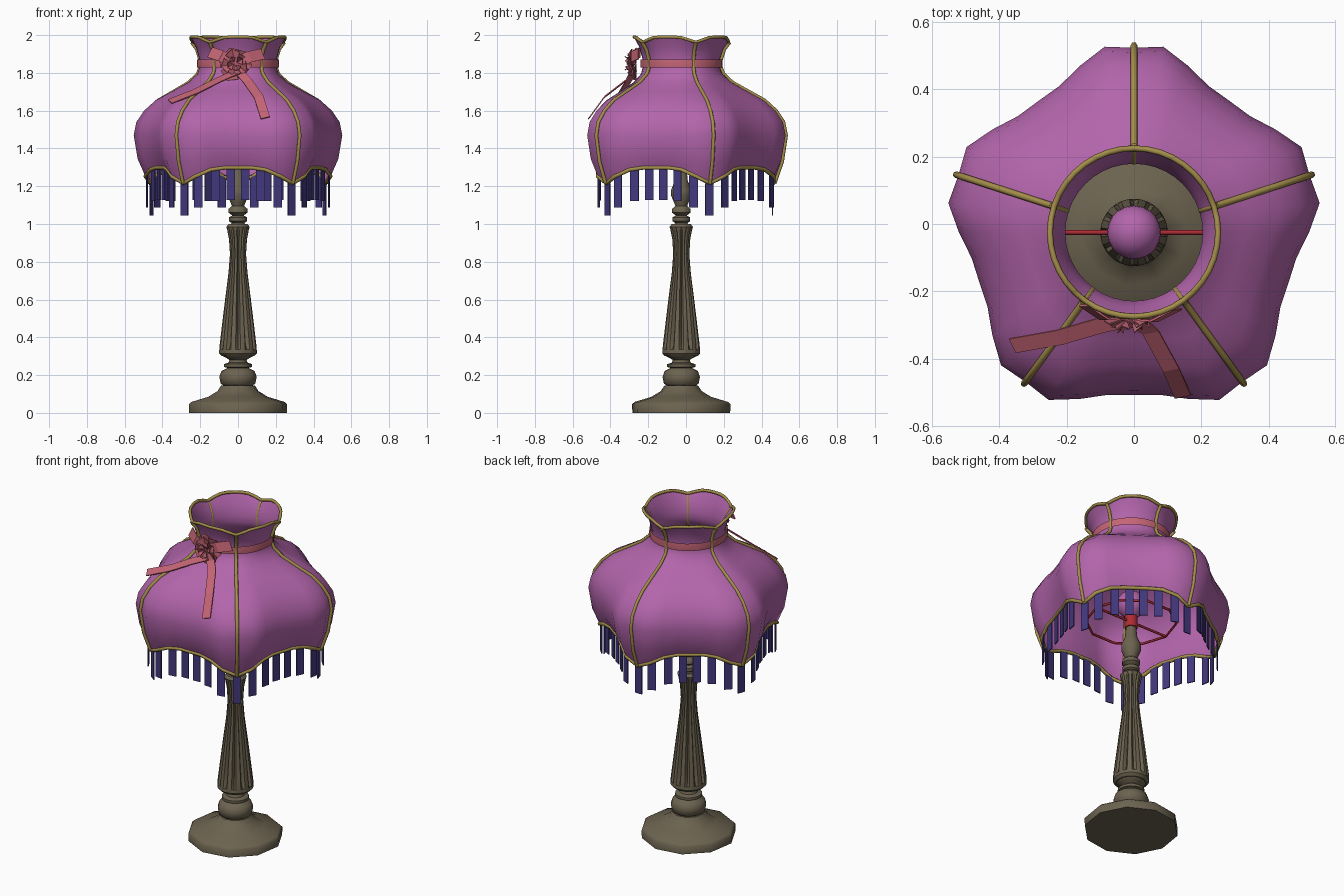
import bpy, bmesh, math, random
from math import sin, cos, pi, radians
from mathutils import Vector, Matrix

random.seed(4)
if "Cube" in bpy.data.objects:
    bpy.data.objects.remove(bpy.data.objects["Cube"])

AXIS = Vector((0, -0.025, 0))


def material(name, rgb):
    m = bpy.data.materials.new(name)
    m.use_nodes = True
    m.diffuse_color = (*rgb, 1)
    m.node_tree.nodes["Principled BSDF"].inputs["Base Color"].default_value = (*rgb, 1)
    return m


PURPLE = material("purple fabric", (0.45, 0.13, 0.41))
WOOD = material("brown wood", (0.15, 0.125, 0.08))
GOLD = material("gold cord", (0.37, 0.27, 0.07))
PINK = material("pink ribbon", (0.56, 0.13, 0.18))
ROSE = material("dark rose", (0.46, 0.11, 0.15))
BLUE = material("dark blue fringe", (0.055, 0.04, 0.21))
RED = material("red metal", (0.42, 0.025, 0.035))


def add_object(name, bm, mat, smooth=None):
    me = bpy.data.meshes.new(name)
    bm.to_mesh(me)
    bm.free()
    me.materials.append(mat)
    ob = bpy.data.objects.new(name, me)
    bpy.context.collection.objects.link(ob)
    if smooth:
        bpy.ops.object.select_all(action="DESELECT")
        ob.select_set(True)
        bpy.context.view_layer.objects.active = ob
        bpy.ops.object.shade_smooth_by_angle(angle=radians(smooth))
    return ob


def loft(rings, caps=True):
    """Join closed rings of points, listed upwards, into a skin."""
    bm = bmesh.new()
    loops = [[bm.verts.new(p) for p in ring] for ring in rings]
    for a, b in zip(loops, loops[1:]):
        n = len(a)
        for i in range(n):
            j = (i + 1) % n
            bm.faces.new((a[i], a[j], b[j], b[i]))
    if caps:
        bm.faces.new(loops[0][::-1])
        bm.faces.new(loops[-1])
    return bm


def ring(r, z, n, phase=0.0):
    return [AXIS + Vector((r * cos(phase + 2 * pi * i / n), r * sin(phase + 2 * pi * i / n), z))
            for i in range(n)]


def lathe(name, profile, n, mat, caps=True, phase=0.0):
    return add_object(name, loft([ring(r, z, n, phase) for r, z in profile], caps), mat, 50)


def tube(name, points, radius, mat, closed=False):
    cu = bpy.data.curves.new(name, "CURVE")
    cu.dimensions = "3D"
    cu.bevel_depth = radius
    cu.bevel_resolution = 1
    cu.use_fill_caps = True
    sp = cu.splines.new("POLY")
    sp.points.add(len(points) - 1)
    for p, co in zip(sp.points, points):
        p.co = (*co, 1)
    sp.use_cyclic_u = closed
    cu.materials.append(mat)
    ob = bpy.data.objects.new(name, cu)
    bpy.context.collection.objects.link(ob)
    return ob


def ribbon(name, points, width, across, mat):
    """Flat strip along points, widened along the given direction."""
    bm = bmesh.new()
    side = Vector(across).normalized() * width / 2
    rows = [(bm.verts.new(Vector(p) - side), bm.verts.new(Vector(p) + side)) for p in points]
    for a, b in zip(rows, rows[1:]):
        bm.faces.new((a[0], a[1], b[1], b[0]))
    ob = add_object(name, bm, mat)
    ob.modifiers.new("thickness", "SOLIDIFY").thickness = 0.006
    return ob


# Turned base and stem
lathe("base", [(0.262, 0), (0.264, 0.045), (0.25, 0.058), (0.16, 0.085), (0.11, 0.115),
               (0.09, 0.145)], 10, WOOD, phase=radians(9))
lathe("lower_knob", [(0.07, 0.14), (0.092, 0.155), (0.099, 0.19), (0.088, 0.222), (0.055, 0.238),
                     (0.075, 0.243), (0.075, 0.258), (0.05, 0.266), (0.045, 0.28),
                     (0.06, 0.29), (0.08, 0.3), (0.09, 0.315)], 16, WOOD)
lathe("upper_knob", [(0.05, 0.985), (0.033, 1.005), (0.048, 1.015), (0.048, 1.035), (0.03, 1.045),
                     (0.05, 1.06), (0.05, 1.08), (0.032, 1.095), (0.038, 1.11), (0.055, 1.15),
                     (0.055, 1.18), (0.035, 1.23), (0.028, 1.3)], 14, WOOD)

# Fluted column: three ridge points and one groove point per flute
column = [(0.085, 0.3, 1), (0.1, 0.315, 1), (0.1, 0.335, 0.95), (0.098, 0.36, 0.8),
          (0.086, 0.46, 0.76), (0.069, 0.6, 0.74), (0.051, 0.74, 0.74), (0.043, 0.84, 0.76),
          (0.048, 0.92, 0.8), (0.058, 0.97, 0.88), (0.062, 0.985, 1), (0.05, 1.0, 1)]
rings = []
for r, z, groove in column:
    pts = ring(r, z, 48)
    for i in range(0, 48, 4):
        pts[i] = Vector((pts[i].x * groove, AXIS.y + (pts[i].y - AXIS.y) * groove, z))
    rings.append(pts)
add_object("fluted_column", loft(rings), WOOD, 30)

# Lamp fittings
lathe("socket", [(0.036, 1.29), (0.036, 1.36)], 12, RED)
lathe("bulb", [(0.03, 1.36)] + [(0.08 * cos(a), 1.44 + 0.08 * sin(a))
      for a in [radians(d) for d in range(-60, 90, 15)]] + [(0.005, 1.52)], 20, PURPLE)
tube("support_ring", ring(0.25, 1.33, 10), 0.007, RED, True)
tube("support_bar", [AXIS + Vector((x, 0, 1.33)) for x in (-0.25, 0.25)], 0.007, RED)

# Shade rows: rib radius, rib height, rise at panel centre, how far panels sink
ROWS = [(0.488, 1.215, 0.083, 0.95), (0.528, 1.33, 0.03, 1), (0.549, 1.47, 0, 1),
        (0.535, 1.54, 0, 1), (0.495, 1.6, 0, 0.95), (0.435, 1.655, 0, 0.8), (0.345, 1.705, 0, 0.6),
        (0.265, 1.75, 0, 0.4), (0.217, 1.795, 0, 0.15), (0.204, 1.83, 0, 0), (0.204, 1.87, 0, 0),
        (0.222, 1.925, 0.01, 0), (0.25, 1.962, 0.028, 0)]
SINK = (0, -0.018, 0.052, 0.11, 0.12)
RISE = (0, 0.45, 0.88, 1, 1)


def blend(table, deg):
    t = abs((deg - 18 + 36) % 72 - 36) / 9
    i = min(int(t), 3)
    return table[i] + (table[i + 1] - table[i]) * (t - i)


def shade_point(row, deg, out=0.0):
    r, z, rise, sink = row
    r = r * (1 - sink * blend(SINK, deg)) + out
    a = radians(deg)
    return AXIS + Vector((r * cos(a), r * sin(a), z + rise * blend(RISE, deg)))


around = [18 + 9 * i for i in range(40)]
add_object("shade", loft([[shade_point(row, d) for d in around] for row in ROWS], False), PURPLE, 60)

# Gold cords on the ribs and both rims
for k in range(5):
    tube(f"rib_cord_{k + 1}", [shade_point(row, 18 + 72 * k, 0.007) for row in ROWS], 0.01, GOLD)
tube("bottom_cord", [shade_point(ROWS[0], d) for d in around], 0.011, GOLD, True)
tube("top_cord", [shade_point(ROWS[-1], d) for d in around], 0.009, GOLD, True)

# Hanging fringe strips, seven to a panel
bm = bmesh.new()
for k in range(35):
    deg = 18 + 72 * k / 7
    top = shade_point(ROWS[0], deg, -0.006)
    slope = shade_point(ROWS[0], deg + 3) - shade_point(ROWS[0], deg - 3)
    mat = (Matrix.Translation(top - Vector((0, 0, 0.085)))
           @ Matrix.Rotation(math.atan2(slope.y, slope.x), 4, "Z")
           @ Matrix.Diagonal((0.046, 0.006, 0.17, 1)))
    bmesh.ops.create_cube(bm, size=1, matrix=mat)
add_object("fringe", bm, BLUE)

# Ribbon band, bow loops and tails
lathe("neck_band", [(0.216, 1.828), (0.218, 1.85), (0.216, 1.872)], 30, PINK, False)
ribbon("left_loop", [(-0.02, -0.28, 1.85), (0.06, -0.285, 1.885), (0.13, -0.25, 1.9)],
       0.06, (-0.4, 0, 1), PINK)
ribbon("right_loop", [(-0.02, -0.28, 1.85), (-0.09, -0.285, 1.89), (-0.15, -0.245, 1.91)],
       0.06, (0.5, 0, 1), PINK)
ribbon("right_tail", [(-0.01, -0.28, 1.8), (-0.1, -0.3, 1.76), (-0.22, -0.335, 1.7),
                      (-0.36, -0.36, 1.645)], 0.05, (0.4, -0.8, -0.38), PINK)
ribbon("left_tail", [(0.0, -0.27, 1.81), (0.05, -0.32, 1.755), (0.11, -0.43, 1.67),
                     (0.145, -0.51, 1.56)], 0.05, (1, 0.2, 0.25), PINK)

# Crumpled rosette of broad folded petals
bm = bmesh.new()
heart = Vector((-0.015, -0.255, 1.85))
for count, reach, front in ((6, 0.1, 0.02), (5, 0.075, 0.045), (4, 0.045, 0.06)):
    for i in range(count):
        a = 2 * pi * i / count + random.uniform(-0.25, 0.25) + reach * 9
        size = reach * random.uniform(0.85, 1.05)

        def petal_vert(turn, dist, depth):
            return bm.verts.new(heart + Vector((dist * cos(a + turn), -depth, dist * sin(a + turn))))
        base = petal_vert(0, 0.008, front * 0.6)
        left = petal_vert(-0.65, size * 0.85, front)
        tip = petal_vert(0, size, front - 0.01)
        right = petal_vert(0.65, size * 0.85, front + 0.01)
        bm.faces.new((base, left, tip))
        bm.faces.new((base, tip, right))
add_object("rosette", bm, ROSE).modifiers.new("thickness", "SOLIDIFY").thickness = 0.004
